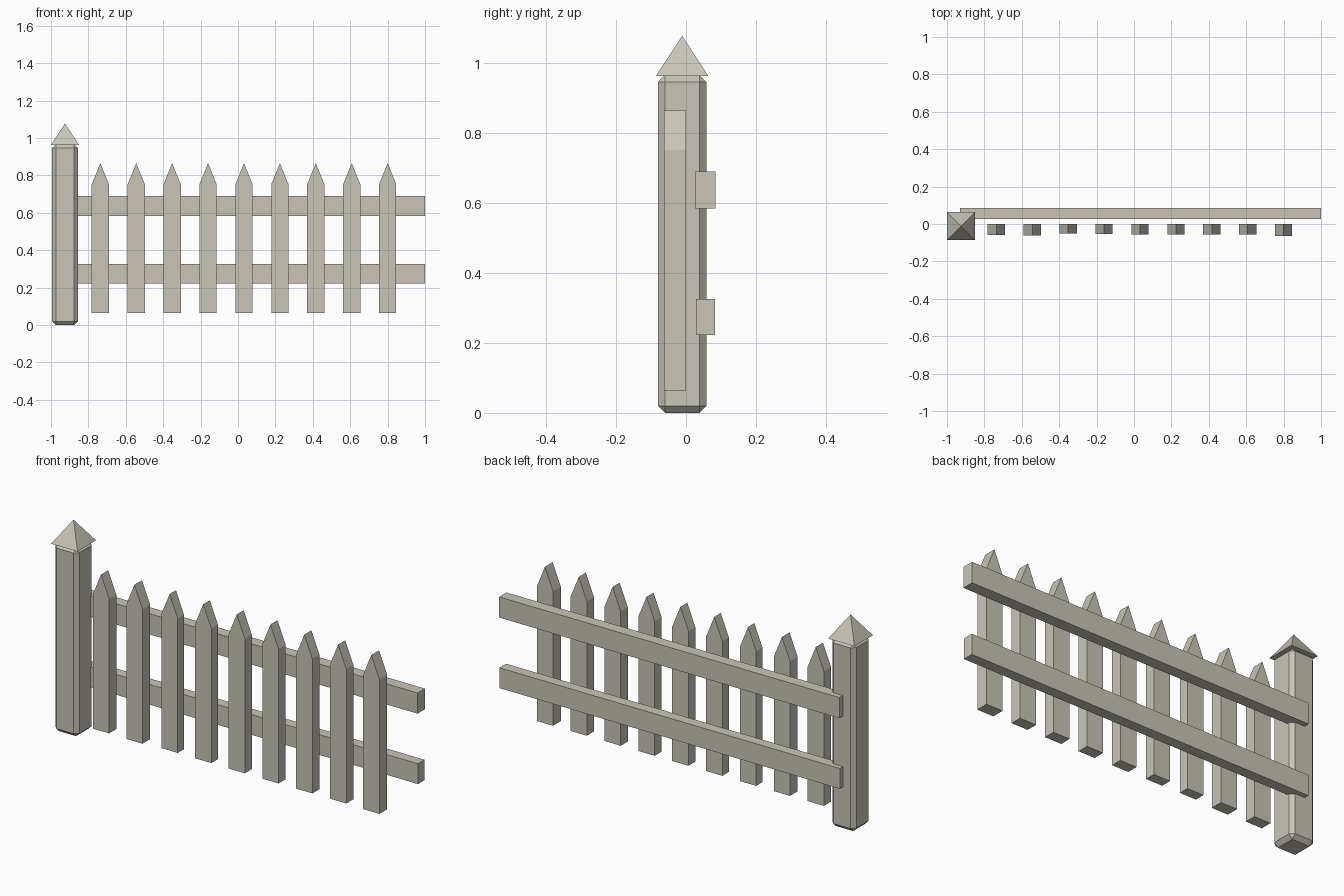
import bpy, bmesh

cube = bpy.data.objects.get("Cube")
if cube:
    bpy.data.objects.remove(cube, do_unlink=True)

# One weathered wood colour for everything
wood = bpy.data.materials.new("weathered_wood")
wood.use_nodes = True
COLOUR = (0.59, 0.56, 0.48, 1.0)
wood.diffuse_color = COLOUR
wood.node_tree.nodes["Principled BSDF"].inputs["Base Color"].default_value = COLOUR


def finish(name, bm):
    bmesh.ops.recalc_face_normals(bm, faces=bm.faces)
    mesh = bpy.data.meshes.new(name)
    bm.to_mesh(mesh)
    bm.free()
    mesh.materials.append(wood)
    obj = bpy.data.objects.new(name, mesh)
    bpy.context.collection.objects.link(obj)
    return obj


def box(name, low, high, bevel=0):
    bm = bmesh.new()
    bmesh.ops.create_cube(bm, size=1)
    for v in bm.verts:
        v.co = [h if c > 0 else l for c, l, h in zip(v.co, low, high)]
    if bevel:
        bmesh.ops.bevel(bm, geom=bm.edges[:], offset=bevel, segments=1,
                        affect='EDGES', profile=0.5)
    return finish(name, bm)


def picket(name, x, depth, half=0.046, bottom=0.063, shoulder=0.752, tip=0.865):
    # Pointed board profile, extruded back to front
    profile = [(-half, bottom), (half, bottom), (half, shoulder),
               (0, tip), (-half, shoulder)]
    bm = bmesh.new()
    face = bm.faces.new([bm.verts.new((x + px, 0, pz)) for px, pz in profile])
    made = bmesh.ops.extrude_face_region(bm, geom=[face])["geom"]
    for v in made:
        if isinstance(v, bmesh.types.BMVert):
            v.co.y = -depth
    return finish(name, bm)


# Chamfered post
POST_X, POST_Y, HALF = -0.925, -0.011, 0.069
box("post", (POST_X - HALF, POST_Y - HALF, 0),
    (POST_X + HALF, POST_Y + HALF, 0.966), bevel=0.02)

# Pyramid cap on the post
bm = bmesh.new()
r, base, apex = 0.075, 0.963, 1.078
corners = [bm.verts.new((POST_X + sx * r, POST_Y + sy * r, base))
           for sx, sy in ((-1, -1), (1, -1), (1, 1), (-1, 1))]
top = bm.verts.new((POST_X, POST_Y, apex))
bm.faces.new(corners)
for i in range(4):
    bm.faces.new((corners[i], corners[(i + 1) % 4], top))
finish("post_cap", bm)

# Two rails behind the pickets
box("upper_rail", (-0.93, 0.026, 0.584), (1.0, 0.085, 0.69))
box("lower_rail", (-0.93, 0.029, 0.222), (1.0, 0.083, 0.326))

# Row of pickets of slightly uneven thickness
depths = [0.058, 0.062, 0.051, 0.053, 0.056, 0.057, 0.057, 0.057, 0.063]
for i, depth in enumerate(depths):
    picket(f"picket_{i + 1}", -0.736 + i * 0.192, depth)
